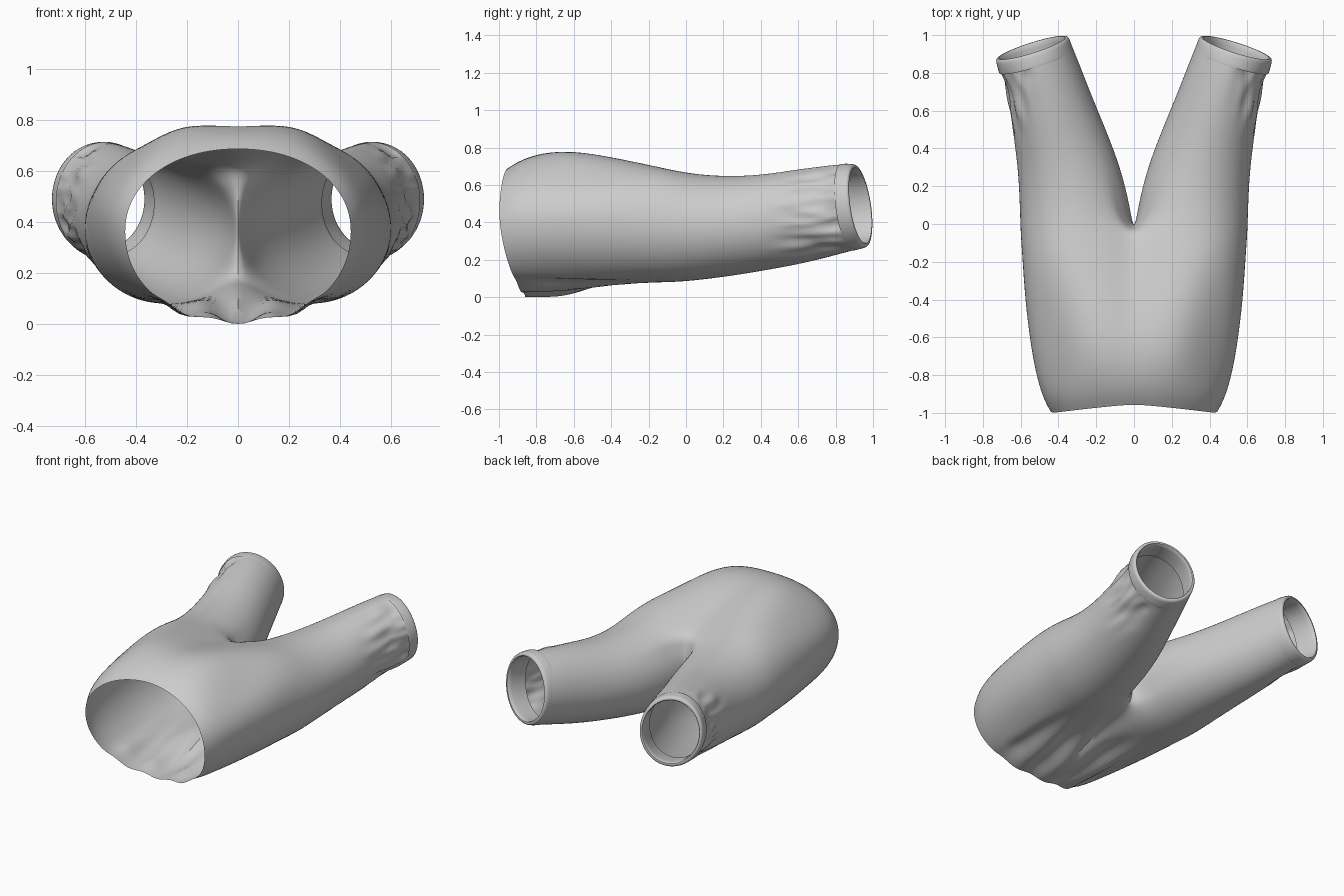
import bpy, bmesh, math
from mathutils import noise, Vector

if "Cube" in bpy.data.objects:
    bpy.data.objects.remove(bpy.data.objects["Cube"])

N, M = 17, 6          # points round the outside of a half, and across the inseam
CT, CB = math.radians(129), math.radians(140)   # where the crotch meets top and bottom


def sgnpow(v, p):
    return math.copysign(abs(v) ** p, v)


def smooth(a, b, v):
    t = max(0.0, min(1.0, (v - a) / (b - a)))
    return t * t * (3 - 2 * t)


def full(ang):
    """Inner stretch that puts the crotch corner on the centre line."""
    return 1 / abs(math.cos(CT if ang > 0 else CB))


def leg_point(ang, st, inner=1.0, scale=1.0):
    """Point on a tilted oval leg section."""
    y, x0, x1, top, bot, tilt = st
    cx, rx, cz, rz = (x0 + x1) / 2, (x1 - x0) / 2, (top + bot) / 2, (top - bot) / 2
    c = math.cos(ang) * (inner if math.cos(ang) < 0 else 1) * scale
    s = math.sin(ang) * scale
    return Vector((cx + rx * c, y + tilt * rx * c - 0.1 * abs(tilt) * s, cz + rz * s))


def waist_point(t, y, w, top, bot):
    """Point on a half oval trunk section, t from 0 (top) to 1 (bottom)."""
    a = math.pi / 2 - math.pi * t
    cz = (top + bot) / 2 + 0.02
    s = math.sin(a)
    z = cz + (top - cz if s > 0 else cz - bot) * sgnpow(s, 0.95)
    return Vector((w * abs(math.cos(a)) ** 0.95 if 0 < t < 1 else 0, y, z))


def bridge(bm, a, b, closed):
    for i in range(len(a) if closed else len(a) - 1):
        j = (i + 1) % len(a)
        bm.faces.new((a[i], a[j], b[j], b[i]))


def finish(bm, name, levels):
    bmesh.ops.recalc_face_normals(bm, faces=bm.faces)
    me = bpy.data.meshes.new(name)
    bm.to_mesh(me)
    bm.free()
    ob = bpy.data.objects.new(name, me)
    bpy.context.collection.objects.link(ob)
    bpy.context.view_layer.objects.active = ob
    ob.select_set(True)
    mi = ob.modifiers.new("mirror", 'MIRROR')
    mi.merge_threshold = 0.0005
    su = ob.modifiers.new("smooth", 'SUBSURF')
    su.levels = su.render_levels = levels
    for m in ("mirror", "smooth"):
        bpy.ops.object.modifier_apply(modifier=m)
    return ob


# Trunk sections: y, half width, top, bottom
trunk = [(-0.955, .445, .692, .002), (-.88, .486, .742, .001), (-.76, .522, .778, .002),
         (-.62, .55, .79, .011), (-.45, .574, .77, .033), (-.3, .587, .742, .057),
         (-.17, .595, .713, .073)]
# Leg sections: y, inner x, outer x, top, bottom, tilt
legs = [(-.07, 0, .603, .687, .081, 0), (.03, .012, .606, .67, .089, -.03),
        (.13, .032, .609, .659, .101, -.07), (.27, .073, .614, .654, .121, -.13),
        (.43, .138, .628, .662, .149, -.19), (.6, .213, .653, .687, .182, -.25),
        (.75, .274, .688, .707, .221, -.29), (.85, .314, .714, .717, .249, -.31),
        (.9, .334, .726, .719, .261, -.31)]

bm = bmesh.new()
outer = [CT - (CT + CB) * i / (N - 1) for i in range(N)]
inseam = [-CB - (2 * math.pi - CT - CB) * i / (M + 1) for i in range(1, M + 1)]

# Trunk, blending from an oval waist into two lobes at the crotch
prev = None
for y, w, top, bot in trunk:
    k = smooth(-.8, -.0, y)
    f = 1 - smooth(-.96, -.3, y)
    hump = smooth(-.95, -.65, y) * (1 - smooth(-.6, -.15, y))
    ring = []
    for i, a in enumerate(outer):
        p = waist_point(i / (N - 1), y, w, top, bot)
        p = p.lerp(leg_point(a, (y, 0, w, top, bot, 0), full(a)), k)
        p.y += f * (-.047 * (p.x / w) ** 1.2 + .1 * max(0, (.5 - p.z) / .5) ** 1.7)
        # two soft crests beside the centre seam, slimmer towards the hips
        if p.z > .42:
            p.z += hump * (.02 * math.exp(-((p.x - .2) / .1) ** 2)
                           - .035 * math.exp(-((p.x - .45) / .1) ** 2))
        if i in (0, N - 1):
            p.x = 0
        ring.append(bm.verts.new(p))
    if prev:
        bridge(bm, prev, ring, False)
    prev = ring

# Crotch seam and legs
for n, st in enumerate(legs):
    ease = (1, .25, .12)[n] if n < 3 else 0
    pts = [leg_point(a, st, 1 + (full(a) - 1) * ease) for a in outer]
    if n == 0:
        pts[0].x = pts[-1].x = 0
        for i in range(1, M + 1):
            t = i / (M + 1)
            p = pts[N - 1].lerp(pts[0], t)
            p.y += .05 * math.sin(math.pi * t)
            pts.append(p)
        ring = [bm.verts.new(p) for p in pts]
        bridge(bm, prev, ring[:N], False)
    else:
        for p in pts:
            p.x = max(p.x, .006)
        pts += [leg_point(a, st) for a in inseam]
        ring = [bm.verts.new(p) for p in pts]
        bridge(bm, prev, ring, True)
    prev = ring
trousers = finish(bm, "trousers", 2)

# Cloth folds: gathers under the seat, creases above the hems
for v in trousers.data.vertices:
    x, y, z = v.co
    ax = abs(x)
    under = (1 - smooth(-.5, -.1, y)) * (1 - smooth(.04, .22, z)) * (1 - smooth(.28, .4, ax))
    under *= .4 + .6 * smooth(-.88, -.72, y)
    v.co.z += under * .036 * math.sin(math.pi * (ax - .1 * (y + .9)) / .2) ** 2
    crease = smooth(.4, .7, y) * (1 - smooth(.8, .87, y)) * smooth(.46, .62, ax)
    d = noise.noise(Vector((ax * 9, y * 5, z * 22)))
    v.co -= v.normal * crease * (.01 + .026 * d)

# Hems: flush outer band, flat rim and inner wall
bm = bmesh.new()
prev = None
for y, s in ((.86, .995), (.866, 1.005), (.92, 1.003), (.932, .985), (.935, .9), (.923, .87), (.8, .865)):
    st = (y, .334 + (y - .9) * .35, .726 + (y - .9) * .27, .719, .261 + (y - .9) * .25, -.31)
    ring = [bm.verts.new(leg_point(2 * math.pi * i / 28, st, 1, s)) for i in range(28)]
    if prev:
        bridge(bm, prev, ring, True)
    prev = ring
hems = finish(bm, "leg_hems", 1)

# Settle the garment on the ground
low = min(v.co.z for v in trousers.data.vertices)
for ob in (trousers, hems):
    for v in ob.data.vertices:
        v.co.z -= low
    ob.select_set(True)
bpy.ops.object.shade_smooth_by_angle(angle=math.radians(40))
